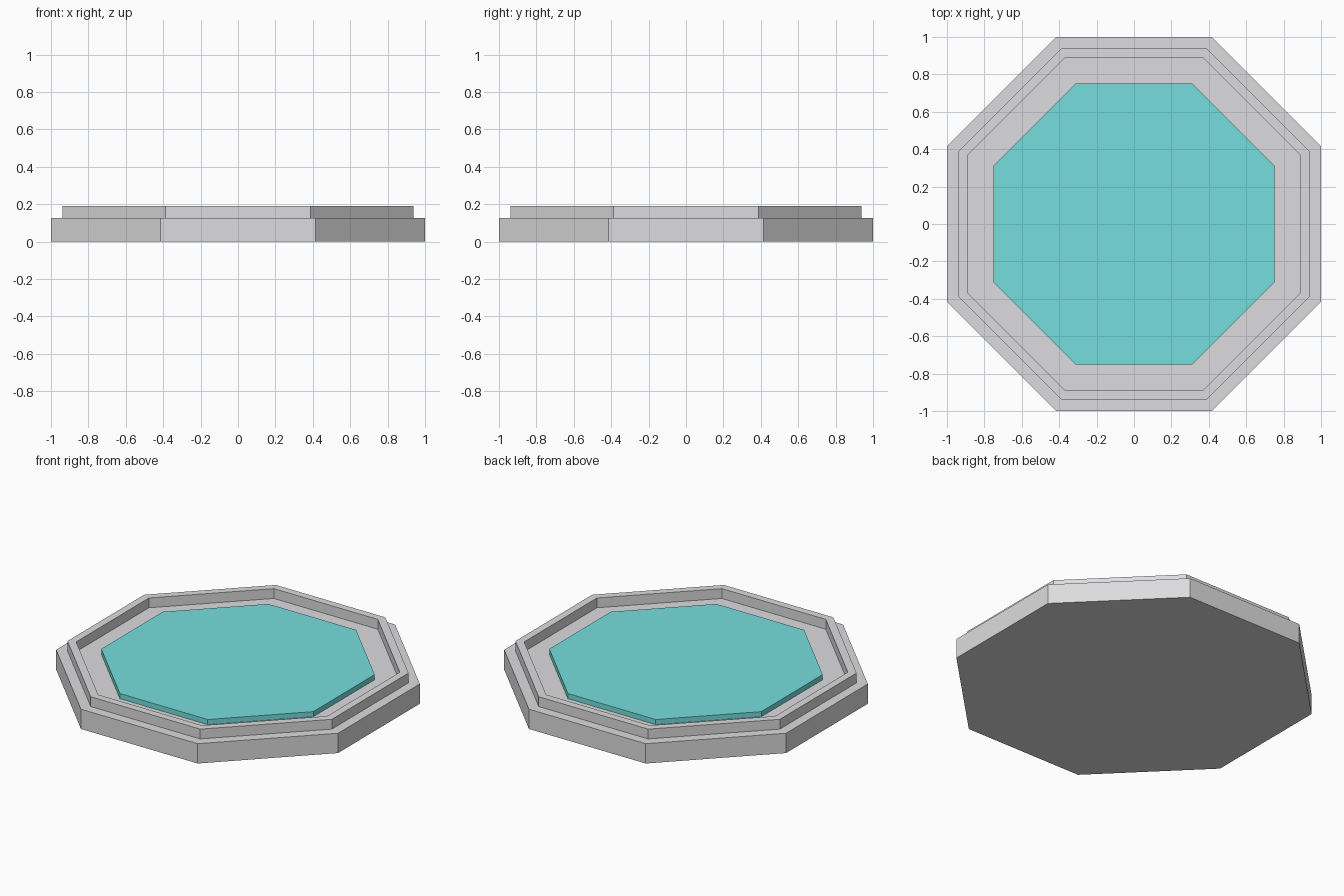
import bpy, bmesh, math

if "Cube" in bpy.data.objects:
    bpy.data.objects.remove(bpy.data.objects["Cube"])

SIDES = 8


def material(name, rgb):
    m = bpy.data.materials.new(name)
    m.diffuse_color = (*rgb, 1.0)
    m.use_nodes = True
    m.node_tree.nodes["Principled BSDF"].inputs["Base Color"].default_value = m.diffuse_color
    return m


grey = material("light_grey", (0.72, 0.72, 0.735))
teal = material("teal", (0.18, 0.73, 0.73))


def ring(bm, apothem, z):
    # octagon with flat sides facing the axes, sized by distance to its sides
    r = apothem / math.cos(math.pi / SIDES)
    return [bm.verts.new((r * math.cos((i + 0.5) * math.tau / SIDES),
                          r * math.sin((i + 0.5) * math.tau / SIDES), z))
            for i in range(SIDES)]


def octagon_solid(name, profile, mat, closed=False):
    # loft a (apothem, z) profile; closed makes a tube, otherwise ends are capped
    bm = bmesh.new()
    rings = [ring(bm, a, z) for a, z in profile]
    pairs = list(zip(rings, rings[1:]))
    if closed:
        pairs.append((rings[-1], rings[0]))
    else:
        bm.faces.new(rings[0])
        bm.faces.new(rings[-1])
    for lo, hi in pairs:
        for i in range(SIDES):
            j = (i + 1) % SIDES
            bm.faces.new((lo[i], lo[j], hi[j], hi[i]))
    bmesh.ops.recalc_face_normals(bm, faces=bm.faces)
    me = bpy.data.meshes.new(name)
    bm.to_mesh(me)
    bm.free()
    me.materials.append(mat)
    ob = bpy.data.objects.new(name, me)
    bpy.context.collection.objects.link(ob)
    return ob


BASE_TOP, RIM_TOP, PANEL_TOP = 0.127, 0.19, 0.16

# base slab
octagon_solid("base", [(1.0, 0.0), (1.0, BASE_TOP)], grey)
# raised rim
octagon_solid("rim", [(0.938, BASE_TOP), (0.938, RIM_TOP),
                      (0.89, RIM_TOP), (0.89, BASE_TOP)], grey, closed=True)
# raised centre panel
octagon_solid("centre_panel", [(0.752, BASE_TOP), (0.752, PANEL_TOP)], teal)
